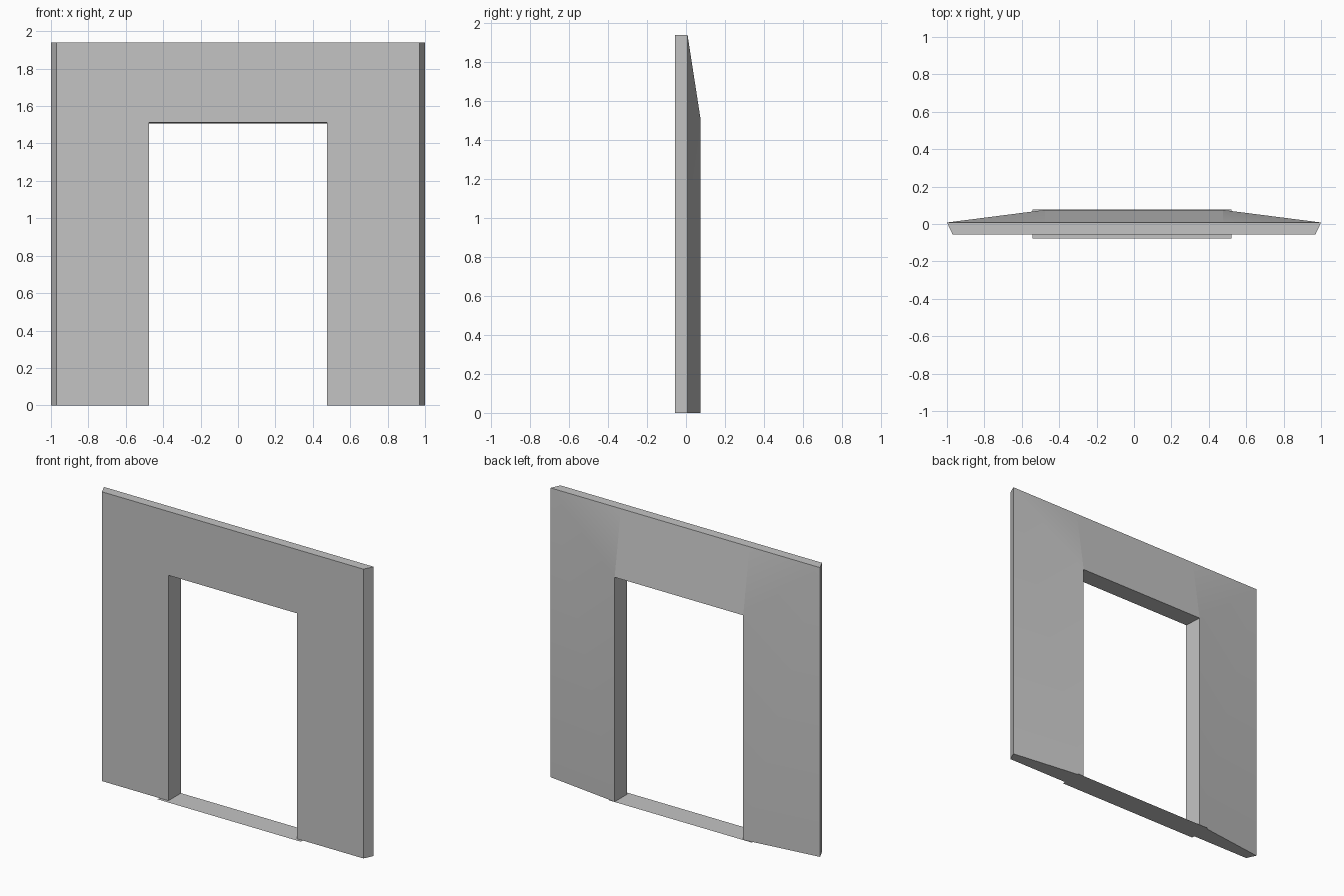
import bpy
import bmesh

cube = bpy.data.objects.get("Cube")
if cube:
    bpy.data.objects.remove(cube, do_unlink=True)

HALF = 1.0           # outer half width at the ridge
FRONT_HALF = 0.97    # outer half width of the front face
DOOR = 0.477         # half width of the opening
HEIGHT, DOOR_TOP, DOOR_BACK_TOP = 1.94, 1.512, 1.506
Y_FRONT, Y_RIDGE, Y_BACK = -0.056, 0.008, 0.075

grey = bpy.data.materials.new("plain grey")
grey.use_nodes = True
colour = (0.55, 0.55, 0.55, 1)
grey.diffuse_color = colour
grey.node_tree.nodes["Principled BSDF"].inputs["Base Color"].default_value = colour


def finish(bm, name):
    mesh = bpy.data.meshes.new(name)
    bm.to_mesh(mesh)
    bm.free()
    mesh.materials.append(grey)
    obj = bpy.data.objects.new(name, mesh)
    bpy.context.collection.objects.link(obj)
    return obj


def arch(bm, half, top, y):
    """Points of an upside-down U, from the left foot round to the right foot."""
    return [bm.verts.new(p) for p in
            ((-half, y, 0), (-half, y, top), (half, y, top), (half, y, 0))]


# Door frame: five arches joined into a ring of strips
bm = bmesh.new()
inner_front = arch(bm, DOOR, DOOR_TOP, Y_FRONT)
outer_front = arch(bm, FRONT_HALF, HEIGHT, Y_FRONT)
ridge = arch(bm, HALF, HEIGHT, Y_RIDGE)
inner_back = arch(bm, DOOR, DOOR_BACK_TOP, Y_BACK)
crease = [bm.verts.new((s * DOOR, Y_RIDGE, HEIGHT)) for s in (-1, 1)]

for a, b in ((inner_front, outer_front), (outer_front, ridge), (inner_back, inner_front)):
    for i in range(3):
        if a is outer_front and i == 1:
            bm.faces.new((a[1], a[2], ridge[2], crease[1], crease[0], ridge[1]))
        else:
            bm.faces.new((a[i], a[i + 1], b[i + 1], b[i]))

# Sloping back: level lintel, softly blended side wings with mitred corners
bm.faces.new((inner_back[1], inner_back[2], crease[1], crease[0]))
for foot, top, c in ((0, 1, 0), (3, 2, 1)):
    wing = bm.faces.new((inner_back[foot], inner_back[top], ridge[top], ridge[foot]))
    corner = bm.faces.new((inner_back[top], crease[c], ridge[top]))
    wing.smooth = corner.smooth = True
    # Feet
    bm.faces.new((inner_front[foot], outer_front[foot], ridge[foot], inner_back[foot]))
bmesh.ops.recalc_face_normals(bm, faces=bm.faces[:])
for e in bm.edges:
    e.smooth = len(e.link_faces) == 2 and all(f.smooth for f in e.link_faces)
finish(bm, "door_frame")

# Threshold: paper-thin strip on the floor
bm = bmesh.new()
bm.faces.new([bm.verts.new(p) for p in
              ((-0.543, -0.077, 0), (0.521, -0.077, 0), (0.521, 0.077, 0), (-0.543, 0.077, 0))])
finish(bm, "threshold")
